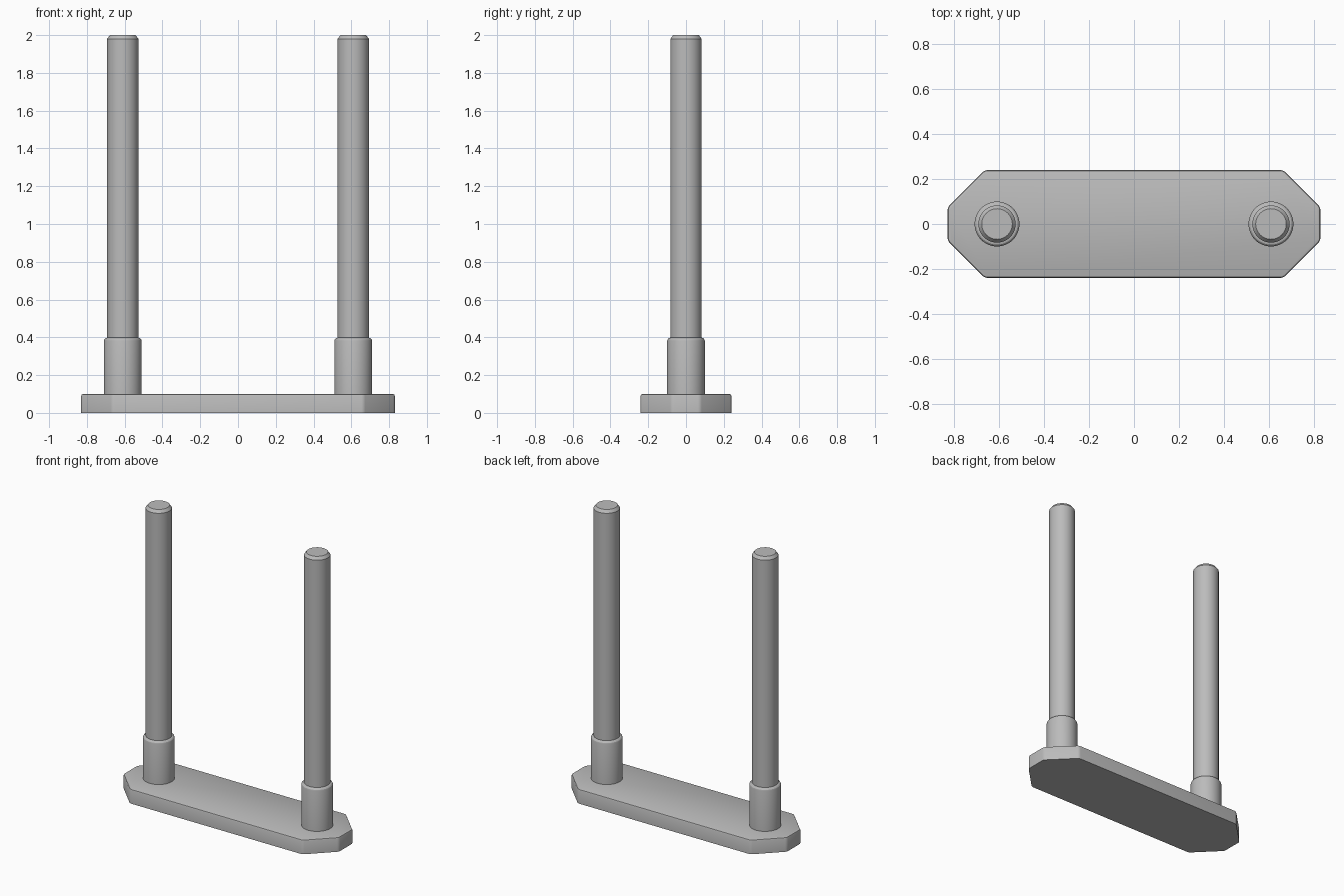
import bpy, bmesh, math

if "Cube" in bpy.data.objects:
    bpy.data.objects.remove(bpy.data.objects["Cube"])

steel = bpy.data.materials.new("grey_steel")
steel.diffuse_color = (0.5, 0.5, 0.5, 1)
steel.use_nodes = True
steel.node_tree.nodes["Principled BSDF"].inputs["Base Color"].default_value = steel.diffuse_color


def finish(name, bm):
    bmesh.ops.recalc_face_normals(bm, faces=bm.faces)
    me = bpy.data.meshes.new(name)
    bm.to_mesh(me)
    bm.free()
    me.materials.append(steel)
    ob = bpy.data.objects.new(name, me)
    bpy.context.collection.objects.link(ob)
    bpy.ops.object.select_all(action='DESELECT')
    ob.select_set(True)
    bpy.context.view_layer.objects.active = ob
    bpy.ops.object.shade_smooth_by_angle(angle=math.radians(25))
    return ob


def lathe(name, x, profile, sides=48):
    """Closed turned part from (radius, z) points, bottom to top."""
    bm = bmesh.new()
    rings = [[bm.verts.new((x + r * math.cos(2 * math.pi * i / sides),
                            r * math.sin(2 * math.pi * i / sides), z))
              for i in range(sides)] for r, z in profile]
    for a, b in zip(rings, rings[1:]):
        for i in range(sides):
            j = (i + 1) % sides
            bm.faces.new((a[i], a[j], b[j], b[i]))
    bm.faces.new(rings[0][::-1])
    bm.faces.new(rings[-1])
    return finish(name, bm)


# Base plate: long octagon, upright and top edges slightly rounded
bm = bmesh.new()
quarter = [(0.83, 0.075), (0.665, 0.24)]
outline = (quarter + [(-x, y) for x, y in quarter[::-1]]
           + [(-x, -y) for x, y in quarter] + [(x, -y) for x, y in quarter[::-1]])
face = bm.faces.new([bm.verts.new((x, y, 0)) for x, y in outline])
up = bmesh.ops.extrude_face_region(bm, geom=[face])["geom"]
for v in (g for g in up if isinstance(g, bmesh.types.BMVert)):
    v.co.z = 0.1
upright = [e for e in bm.edges if abs(e.verts[0].co.z - e.verts[1].co.z) > 0.05]
bmesh.ops.bevel(bm, geom=upright, offset=0.012, segments=3, profile=0.5, affect='EDGES')
rim = [e for e in bm.edges if all(v.co.z > 0.09 for v in e.verts)]
bmesh.ops.bevel(bm, geom=rim, offset=0.01, segments=2, profile=0.5, affect='EDGES')
finish("base_plate", bm)

# Two posts, each a rod standing in a wider sleeve
for side, x in (("left", -0.61), ("right", 0.61)):
    lathe(side + "_sleeve", x, [(0.1, 0.09), (0.1, 0.38), (0.098, 0.388), (0.092, 0.395), (0.083, 0.398)])
    lathe(side + "_rod", x, [(0.083, 0.39), (0.083, 1.98), (0.068, 2.0)])
